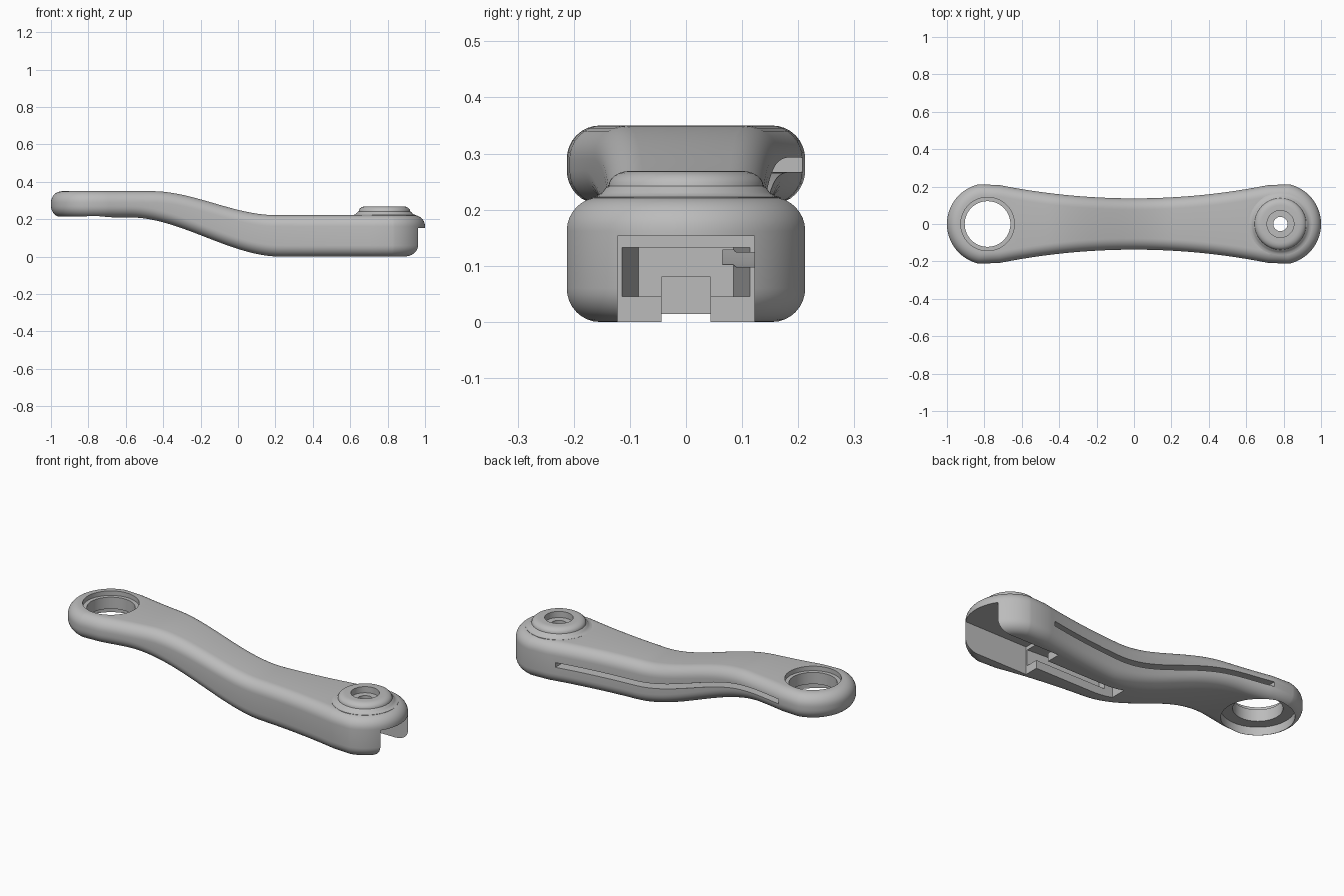
import bpy, bmesh, math
from mathutils import Vector

cube = bpy.data.objects.get("Cube")
if cube:
    bpy.data.objects.remove(cube)

grey = bpy.data.materials.new("satin grey")
grey.use_nodes = True
grey.diffuse_color = (0.5, 0.5, 0.5, 1)
grey.node_tree.nodes["Principled BSDF"].inputs["Base Color"].default_value = (0.5, 0.5, 0.5, 1)

END_X, END_R, WAIST, FILLET = 0.783, 0.217, 0.137, 0.06


def make(name, bm):
    bmesh.ops.recalc_face_normals(bm, faces=bm.faces)
    mesh = bpy.data.meshes.new(name)
    bm.to_mesh(mesh)
    bm.free()
    mesh.materials.append(grey)
    ob = bpy.data.objects.new(name, mesh)
    bpy.context.collection.objects.link(ob)
    return ob


def ease(x, x0, x1, a, b):
    t = min(1, max(0, (x - x0) / (x1 - x0)))
    return a + (b - a) * t * t * (3 - 2 * t)


def top(x):
    return ease(x, -0.46, 0.2, 0.35, 0.222)


def bottom(x):
    return ease(x, -0.58, 0.23, 0.21, 0.0)


def half_outline():
    """Points and normals of the back edge: end arc, hollow flank, end arc."""
    k = END_R - WAIST
    h = (END_X ** 2 - k ** 2) / (2 * k)
    flank_r = h - WAIST
    tilt = math.atan2(END_X, h)
    pts = []
    for i in range(25):
        a = math.pi - i / 24 * (math.pi / 2 - tilt)
        n = Vector((math.cos(a), math.sin(a)))
        pts.append((Vector((-END_X, 0)) + n * END_R, n))
    for i in range(1, 60):
        a = tilt * (i / 30 - 1)
        n = Vector((-math.sin(a), math.cos(a)))
        pts.append((Vector((0, h)) - n * flank_r, n))
    mirrored = [(Vector((-p.x, p.y)), Vector((-n.x, n.y))) for p, n in reversed(pts[:25])]
    return pts + mirrored


EDGE = half_outline()


def build_arm():
    bm = bmesh.new()
    steps = 8
    layers = []
    for upper in (False, True):
        for s in range(steps + 1):
            a = math.pi / 2 * (s / steps if upper else 1 - s / steps)
            layers.append((FILLET * (1 - math.cos(a)), FILLET * (1 - math.sin(a)), upper))
    rings = []
    for inset, drop, upper in layers:
        sides = []
        for sign in (1, -1):
            row = []
            for i, (p, n) in enumerate(EDGE):
                q = p - n * inset
                if sign < 0 and i in (0, len(EDGE) - 1):
                    row.append(sides[0][i])
                    continue
                z = top(q.x) - drop if upper else bottom(q.x) + drop
                row.append(bm.verts.new((q.x, sign * q.y, z)))
            sides.append(row)
        rings.append(sides)
    last = len(EDGE) - 1
    for lo, hi in zip(rings, rings[1:]):
        for s in (0, 1):
            for i in range(last):
                bm.faces.new((lo[s][i], lo[s][i + 1], hi[s][i + 1], hi[s][i]))
    for ring in (rings[0], rings[-1]):
        for i in range(last):
            loop = [ring[0][i], ring[0][i + 1], ring[1][i + 1], ring[1][i]]
            bm.faces.new(list(dict.fromkeys(loop)))
    return make("arm", bm)


def lathe(name, x, profile, segments=64):
    """Closed solid turned around the upright axis at x."""
    bm = bmesh.new()
    rings = [[bm.verts.new((x + r * math.cos(2 * math.pi * i / segments),
                            r * math.sin(2 * math.pi * i / segments), z))
              for i in range(segments)] for r, z in profile]
    for lo, hi in zip(rings, rings[1:]):
        for i in range(segments):
            j = (i + 1) % segments
            bm.faces.new((lo[i], lo[j], hi[j], hi[i]))
    bm.faces.new(rings[0])
    bm.faces.new(rings[-1])
    return make(name, bm)


def wedge(name, x0, half0, x1, half1, z0, z1):
    """Block whose half width runs from half0 at x0 to half1 at x1."""
    bm = bmesh.new()
    plan = [(x0, -half0), (x1, -half1), (x1, half1), (x0, half0)]
    base = bm.faces.new([bm.verts.new((x, y, z0)) for x, y in plan])
    ext = bmesh.ops.extrude_face_region(bm, geom=[base])
    bmesh.ops.translate(bm, vec=(0, 0, z1 - z0),
                        verts=[v for v in ext["geom"] if isinstance(v, bmesh.types.BMVert)])
    return make(name, bm)


def build_groove(x0, x1, depth, height):
    """Slab that follows the back edge halfway up the arm."""
    bm = bmesh.new()
    mid = [(p, n) for p, n in EDGE if x0 <= p.x <= x1 and n.y > 0.5]
    rows = []
    for p, n in mid:
        row = []
        for off, s in ((-depth, -1), (0.05, -1), (0.05, 1), (-depth, 1)):
            z = (top(p.x) + bottom(p.x)) / 2 + s * height / 2
            row.append(bm.verts.new((p.x, p.y + off, z)))
        rows.append(row)
    for a, b in zip(rows, rows[1:]):
        for i in range(4):
            j = (i + 1) % 4
            bm.faces.new((a[i], a[j], b[j], b[i]))
    bm.faces.new(rows[0])
    bm.faces.new(rows[-1])
    return make("groove_cutter", bm)


def combine(ob, other, operation):
    mod = ob.modifiers.new(other.name, "BOOLEAN")
    mod.operation = operation
    mod.solver = "EXACT"
    mod.object = other
    bpy.context.view_layer.objects.active = ob
    bpy.ops.object.modifier_apply(modifier=mod.name)
    bpy.data.objects.remove(other)


arm = build_arm()

# Raised boss with a flared foot
foot = [(0.168, 0.19), (0.168, 0.2225), (0.158, 0.225), (0.149, 0.231), (0.143, 0.239)]
crown = [(0.1 + 0.038 * math.cos(a * math.pi / 12), 0.242 + 0.027 * math.sin(a * math.pi / 12))
         for a in range(7)]
combine(arm, lathe("boss", END_X, foot + crown), "UNION")

# Large eye: through hole with a shallow top seat and a wide bottom seat
combine(arm, lathe("eye_cutter", -END_X, [(0.18, 0.1), (0.18, 0.26), (0.122, 0.26), (0.122, 0.325),
                                          (0.143, 0.325), (0.143, 0.5)]), "DIFFERENCE")

# Underside channel: open mouth, tapered cavity above rails, slim gap between rails
combine(arm, wedge("mouth_cutter", 0.58, 0.122, 1.2, 0.122, -0.1, 0.153), "DIFFERENCE")
combine(arm, wedge("cavity_cutter", 0.15, 0.085, 0.6, 0.115, 0.045, 0.133), "DIFFERENCE")
combine(arm, wedge("gap_cutter", 0.1, 0.044, 0.62, 0.044, -0.1, 0.08), "DIFFERENCE")

# Boss hole with counterbore, opening into the channel
combine(arm, lathe("bolt_cutter", END_X, [(0.038, 0.1), (0.038, 0.235), (0.072, 0.235),
                                          (0.072, 0.4)]), "DIFFERENCE")

# Long groove along the back edge
combine(arm, build_groove(-0.75, 0.69, 0.075, 0.026), "DIFFERENCE")

bpy.ops.object.select_all(action="DESELECT")
arm.select_set(True)
bpy.context.view_layer.objects.active = arm
bpy.ops.object.shade_smooth_by_angle(angle=math.radians(32))
